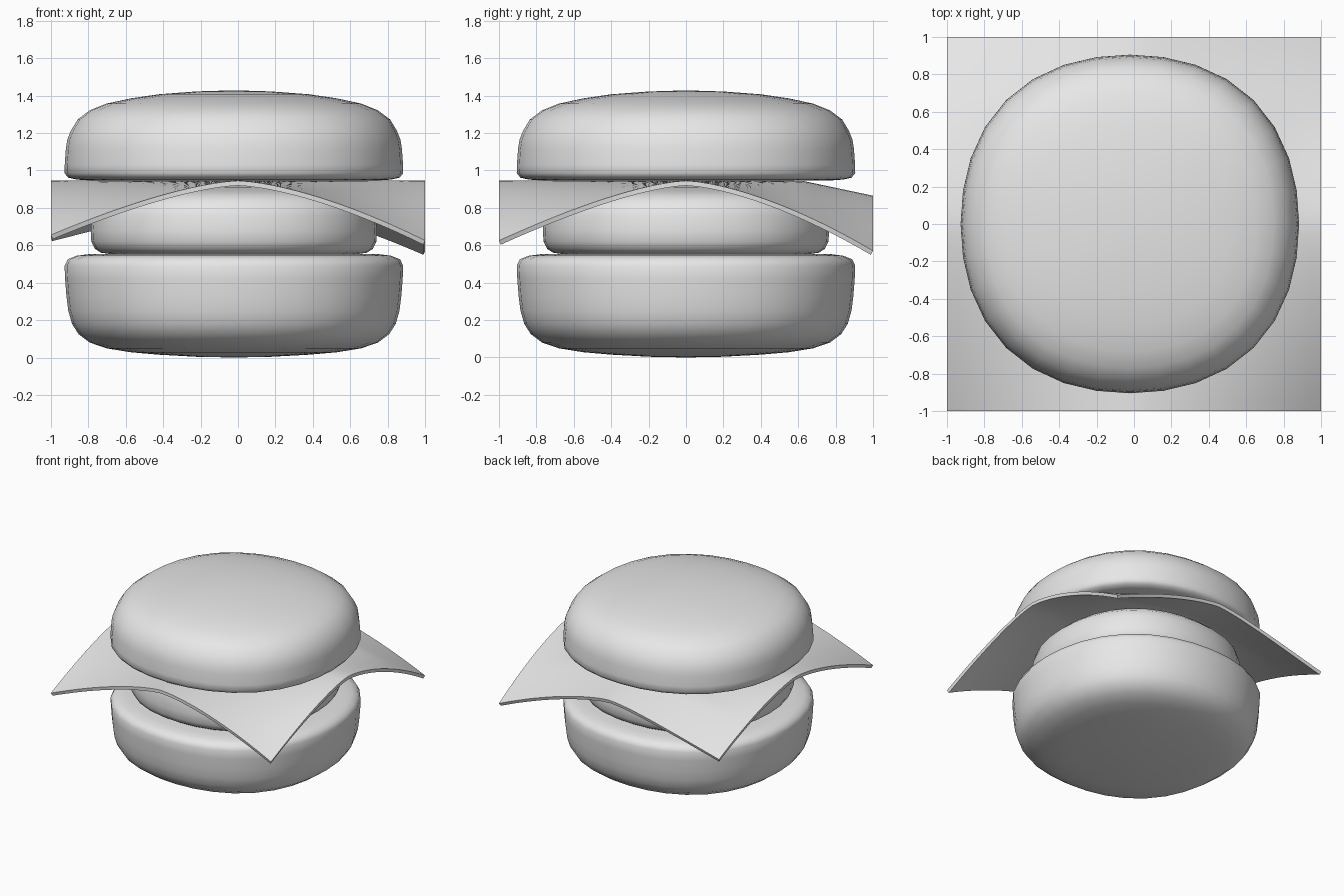
import bpy, bmesh, math

default = bpy.data.objects.get("Cube")
if default:
    bpy.data.objects.remove(default, do_unlink=True)

# One plain grey for every part
grey = bpy.data.materials.new("light_grey")
grey.use_nodes = True
grey.diffuse_color = (0.8, 0.8, 0.8, 1)
grey.node_tree.nodes["Principled BSDF"].inputs["Base Color"].default_value = (0.8, 0.8, 0.8, 1)

STACK_X = -0.022
SIDES = 32
SQUARENESS = 0.034


def finish(obj, name, angle):
    """Apply the modifiers, then name, colour and smooth the part."""
    obj.name = name
    obj.data.materials.append(grey)
    bpy.ops.object.select_all(action='DESELECT')
    obj.select_set(True)
    bpy.context.view_layer.objects.active = obj
    for mod in list(obj.modifiers):
        bpy.ops.object.modifier_apply(modifier=mod.name)
    bpy.ops.object.shade_smooth_by_angle(angle=math.radians(angle))


def lathe(name, profile):
    """Spin a (radius, height) profile into a slightly squared round."""
    bm = bmesh.new()
    verts = [bm.verts.new((0, r, z)) for r, z in profile]
    edges = [bm.edges.new(pair) for pair in zip(verts, verts[1:])]
    bmesh.ops.spin(bm, geom=verts + edges, cent=(0, 0, 0), axis=(0, 0, 1),
                   angle=math.tau, steps=SIDES)
    bmesh.ops.remove_doubles(bm, verts=bm.verts[:], dist=0.0005)
    for v in bm.verts:
        theta = math.atan2(v.co.y, v.co.x)
        v.co.xy *= 1 + SQUARENESS * math.sin(2 * theta) ** 2
    bmesh.ops.recalc_face_normals(bm, faces=bm.faces[:])
    mesh = bpy.data.meshes.new(name)
    bm.to_mesh(mesh)
    bm.free()
    obj = bpy.data.objects.new(name, mesh)
    obj.location.x = STACK_X
    bpy.context.collection.objects.link(obj)
    finish(obj, name, 60)


# Top bun: flat underside, tight lower rim, domed crown
lathe("top_bun", [
    (0, 0.946), (0.77, 0.946), (0.84, 0.951), (0.885, 0.961), (0.905, 0.985),
    (0.904, 1.03), (0.898, 1.115), (0.89, 1.165), (0.872, 1.21),
    (0.835, 1.272), (0.77, 1.321), (0.68, 1.357), (0.55, 1.385),
    (0.4, 1.407), (0.2, 1.422), (0, 1.428)])

# Bottom bun: deeper wall and a flatter base
lathe("bottom_bun", [
    (0, 0), (0.2, 0.004), (0.4, 0.015), (0.55, 0.028), (0.68, 0.049),
    (0.77, 0.08), (0.83, 0.125), (0.865, 0.18), (0.885, 0.25), (0.895, 0.33),
    (0.902, 0.42), (0.905, 0.49), (0.888, 0.525), (0.84, 0.544),
    (0.77, 0.553), (0, 0.553)])

# Patty: rounded lower rim, softly domed top
lathe("patty", [
    (0, 0.553), (0.66, 0.553), (0.71, 0.56), (0.742, 0.58), (0.762, 0.62),
    (0.765, 0.68), (0.758, 0.76), (0.74, 0.82), (0.69, 0.865), (0.6, 0.89),
    (0.4, 0.912), (0, 0.919)])


# Cheese slice: flat along its axes, drooping to four uneven corners
def cheese_height(x, y):
    right, back = (x + 1) / 2, (y + 1) / 2
    corner = ((1 - right) * (1 - back) * 0.29 + right * (1 - back) * 0.32
              + right * back * 0.375 + (1 - right) * back * 0.3)
    fold = 0.08 * max(0, (y - 0.62) / 0.38) * (1 - x * x)
    return 0.945 - corner * abs(x * y) ** 1.5 - fold


bpy.ops.mesh.primitive_grid_add(x_subdivisions=32, y_subdivisions=32, size=2)
cheese = bpy.context.object
for v in cheese.data.vertices:
    v.co.z = cheese_height(v.co.x, v.co.y)
solid = cheese.modifiers.new("thickness", 'SOLIDIFY')
solid.thickness = 0.026
solid.offset = -1
finish(cheese, "cheese_slice", 40)
